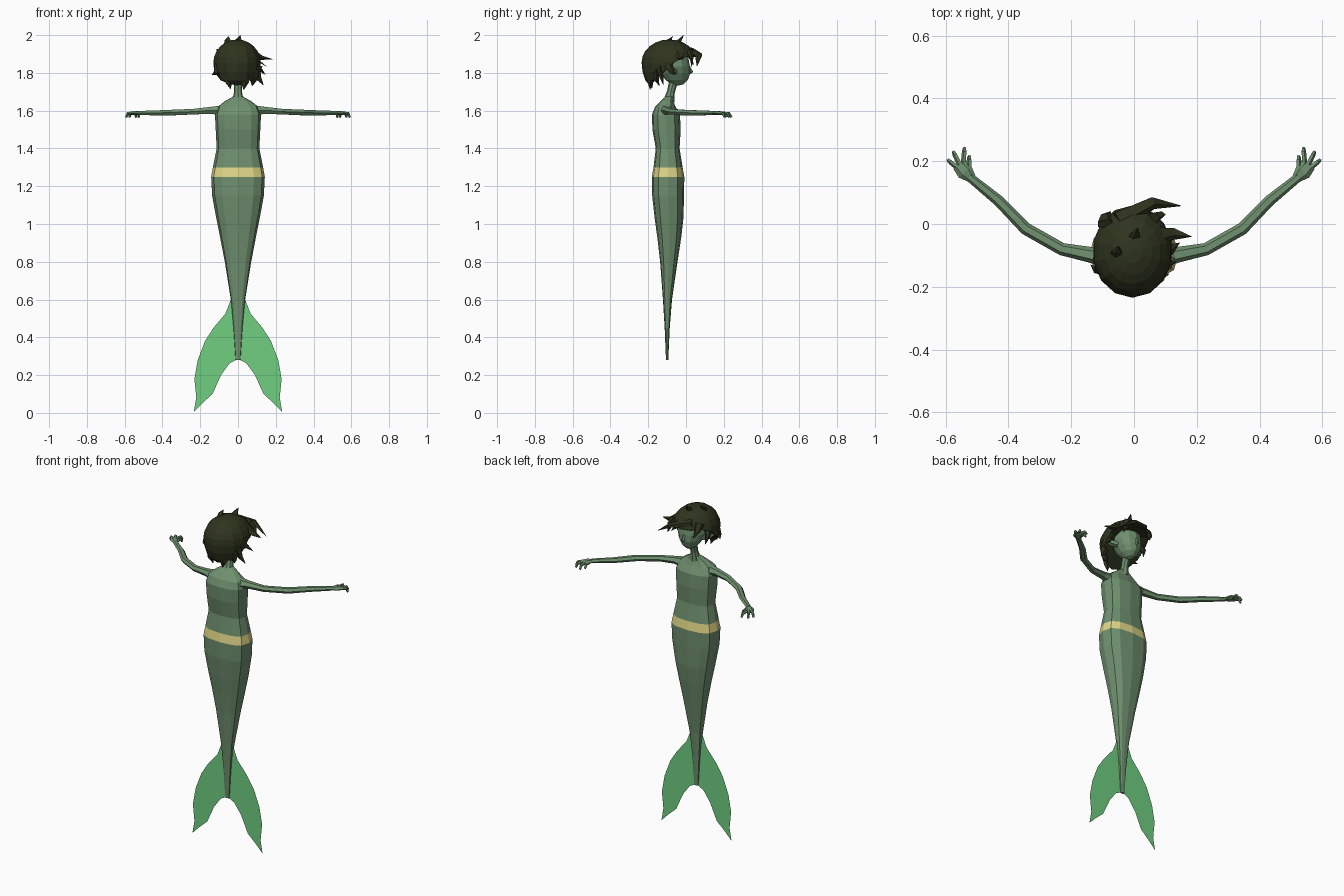
import bpy, bmesh
from math import sin, cos, tau, copysign
from mathutils import Vector

if "Cube" in bpy.data.objects:
    bpy.data.objects.remove(bpy.data.objects["Cube"])


def material(name, red, green, blue):
    mat = bpy.data.materials.new(name)
    mat.use_nodes = True
    colour = (red, green, blue, 1)
    mat.diffuse_color = colour
    mat.node_tree.nodes["Principled BSDF"].inputs["Base Color"].default_value = colour
    return mat


skin = material("sea green skin", .16, .28, .16)
gold = material("pale gold belt", .73, .66, .24)
fin_green = material("bright fin green", .16, .62, .22)
hair_dark = material("dark olive hair", .028, .034, .013)


def finish(name, bm, mats, mirror=False):
    bmesh.ops.recalc_face_normals(bm, faces=bm.faces)
    mesh = bpy.data.meshes.new(name)
    bm.to_mesh(mesh)
    bm.free()
    for mat in mats:
        mesh.materials.append(mat)
    obj = bpy.data.objects.new(name, mesh)
    bpy.context.collection.objects.link(obj)
    if mirror:
        obj.modifiers.new("mirror", 'MIRROR').use_mirror_merge = False
    return obj


def loft(bm, rings):
    """Skin a list of point rings and cap both ends."""
    loops = [[bm.verts.new(p) for p in ring] for ring in rings]
    for low, high in zip(loops, loops[1:]):
        for i in range(len(low)):
            j = (i + 1) % len(low)
            bm.faces.new((low[i], low[j], high[j], high[i]))
    bm.faces.new(loops[0])
    bm.faces.new(loops[-1])


def tube(bm, path, radii, sides=6, flat=1.0):
    """Tapered tube along a path; flat squashes it across its second axis."""
    pts = [Vector(p) for p in path]
    whole = (pts[-1] - pts[0]).normalized()
    ref = Vector((0, 1, 0)) if abs(whole.z) > .75 else Vector((0, 0, 1))
    rings = []
    for i, (p, r) in enumerate(zip(pts, radii)):
        along = (pts[min(i + 1, len(pts) - 1)] - pts[max(i - 1, 0)]).normalized()
        side = along.cross(ref).normalized()
        up = side.cross(along)
        rings.append([p + r * (cos(a) * side + flat * sin(a) * up)
                      for a in (tau * k / sides for k in range(sides))])
    loft(bm, rings)


# Torso and tail: height, half width, back y, face-side y
sections = [
    (.28, .013, -.106, -.094), (.45, .024, -.113, -.086), (.6, .038, -.122, -.074),
    (.8, .07, -.137, -.045), (.93, .095, -.152, -.025), (1.03, .115, -.166, -.014),
    (1.15, .137, -.179, -.01), (1.25, .142, -.181, -.009), (1.3, .133, -.172, -.018),
    (1.4, .113, -.16, -.034), (1.5, .118, -.178, -.028), (1.58, .122, -.18, -.032),
    (1.62, .108, -.164, -.055), (1.65, .07, -.135, -.068), (1.675, .026, -.108, -.068),
]


def squarish(value):
    return copysign(abs(value) ** .75, value)


bm = bmesh.new()
rings = []
for z, half, back, front in sections:
    mid, depth = (back + front) / 2, (front - back) / 2
    rings.append([(half * squarish(cos(tau * k / 12)),
                   mid + depth * squarish(sin(tau * k / 12)), z) for k in range(12)])
loft(bm, rings)
for face in bm.faces:
    face.material_index = int(1.25 < face.calc_center_median().z < 1.3)
finish("torso_and_tail", bm, [skin, gold])

# Neck
bm = bmesh.new()
tube(bm, [(0, -.09, 1.65), (0, -.08, 1.7), (0, -.06, 1.78)], [.03, .021, .024], 8)
finish("neck", bm, [skin])

# Head, with a narrowed jaw
bm = bmesh.new()
bmesh.ops.create_uvsphere(bm, u_segments=12, v_segments=8, radius=1)
for v in bm.verts:
    jaw = 1 - .3 * max(0, -v.co.z)
    v.co = (v.co.x * .083 * jaw, -.063 + v.co.y * .083 + .02 * max(0, -v.co.z),
            1.835 + v.co.z * .103)
finish("head", bm, [skin])

# Nose
bm = bmesh.new()
tube(bm, [(0, .015, 1.84), (0, .028, 1.805), (0, .014, 1.797)], [.004, .01, .008], 4)
finish("nose", bm, [skin])

# Pointed ears
bm = bmesh.new()
tube(bm, [(.065, -.06, 1.805), (.095, -.08, 1.815), (.13, -.11, 1.835)],
     [.018, .022, .002], 5, .8)
finish("ears", bm, [skin], True)

# Arms
bm = bmesh.new()
tube(bm, [(.07, -.105, 1.6), (.14, -.098, 1.602), (.23, -.08, 1.595),
          (.345, -.015, 1.59), (.43, .073, 1.588), (.525, .15, 1.588)],
     [.04, .025, .02, .02, .018, .014], 6, .85)
finish("arms", bm, [skin], True)

# Hands: a palm with three fingers and a thumb, curling down
bm = bmesh.new()
tube(bm, [(.515, .143, 1.588), (.538, .166, 1.588), (.558, .19, 1.585)],
     [.014, .027, .023], 6, .45)
for tip_x, tip_y, base_x, base_y in [(.592, .203, .56, .178), (.575, .229, .555, .19),
                                     (.54, .241, .543, .19), (.525, .215, .525, .168)]:
    mid_x, mid_y = base_x + (tip_x - base_x) * .75, base_y + (tip_y - base_y) * .75
    tube(bm, [(base_x, base_y, 1.587), (mid_x, mid_y, 1.585), (tip_x, tip_y, 1.565)],
         [.009, .008, .006], 5)
finish("hands", bm, [skin], True)

# Tail fins: a thin sheet between an outer and an inner edge
outer = [(.038, .6), (.067, .525), (.13, .45), (.175, .38), (.213, .28),
         (.231, .18), (.221, .08), (.234, .005)]
inner = [(0, .6), (0, .45), (0, .35), (.01, .28), (.045, .262), (.09, .2),
         (.135, .1), (.19, .05)]
bm = bmesh.new()
edges = [[bm.verts.new((x, -.1, z)) for x, z in edge] for edge in (outer, inner)]
for i in range(len(outer) - 1):
    bm.faces.new((edges[0][i], edges[0][i + 1], edges[1][i + 1], edges[1][i]))
finish("tail_fins", bm, [fin_green], True)

# Hair cap, trimmed up from the nape to the forehead
bm = bmesh.new()
bmesh.ops.create_uvsphere(bm, u_segments=14, v_segments=12, radius=1)
for v in bm.verts:
    x, y, z = v.co
    x, y = x * .128 - .005, y * .147 - .088
    z = 1.855 + z * (.122 if z > 0 else .19)
    v.co = (x, y, max(z, min(1.725 + (y + .2) * .95, 1.885)))
finish("hair_cap", bm, [hair_dark])

# Hair locks: root, middle, tip, root thickness
locks = [
    ((-.05, .01, 1.92), (.06, .068, 1.895), (.15, .058, 1.835), .035),    # fringe sweep
    ((.07, -.04, 1.91), (.125, -.03, 1.88), (.183, -.04, 1.872), .035),   # side flick
    ((.09, -.1, 1.86), (.115, -.08, 1.82), (.145, -.06, 1.79), .03),
    ((.09, -.14, 1.83), (.105, -.13, 1.775), (.135, -.12, 1.735), .03),
    ((-.09, -.08, 1.88), (-.11, -.05, 1.83), (-.1, -.04, 1.78), .028),
    ((-.09, .0, 1.92), (-.09, .025, 1.88), (-.075, .04, 1.84), .03),
    ((.06, .02, 1.91), (.085, .03, 1.88), (.1, .03, 1.83), .03),
    ((-.1, -.14, 1.84), (-.115, -.15, 1.8), (-.138, -.13, 1.79), .03),
    ((-.05, -.18, 1.8), (-.05, -.185, 1.75), (-.04, -.18, 1.715), .035),  # nape
    ((.03, -.185, 1.8), (.035, -.19, 1.75), (.03, -.19, 1.71), .038),
    ((.08, -.16, 1.82), (.08, -.155, 1.76), (.075, -.14, 1.73), .032),
    ((-.05, -.1, 1.95), (-.055, -.085, 1.975), (-.05, -.07, 1.993), .026),  # crown
    ((0, -.05, 1.95), (.005, -.03, 1.975), (.012, -.012, 2.0), .026),
]
bm = bmesh.new()
for root, middle, tip, size in locks:
    tube(bm, [root, middle, tip], [size, size * .6, .001], 5, .6)
finish("hair_locks", bm, [hair_dark])
